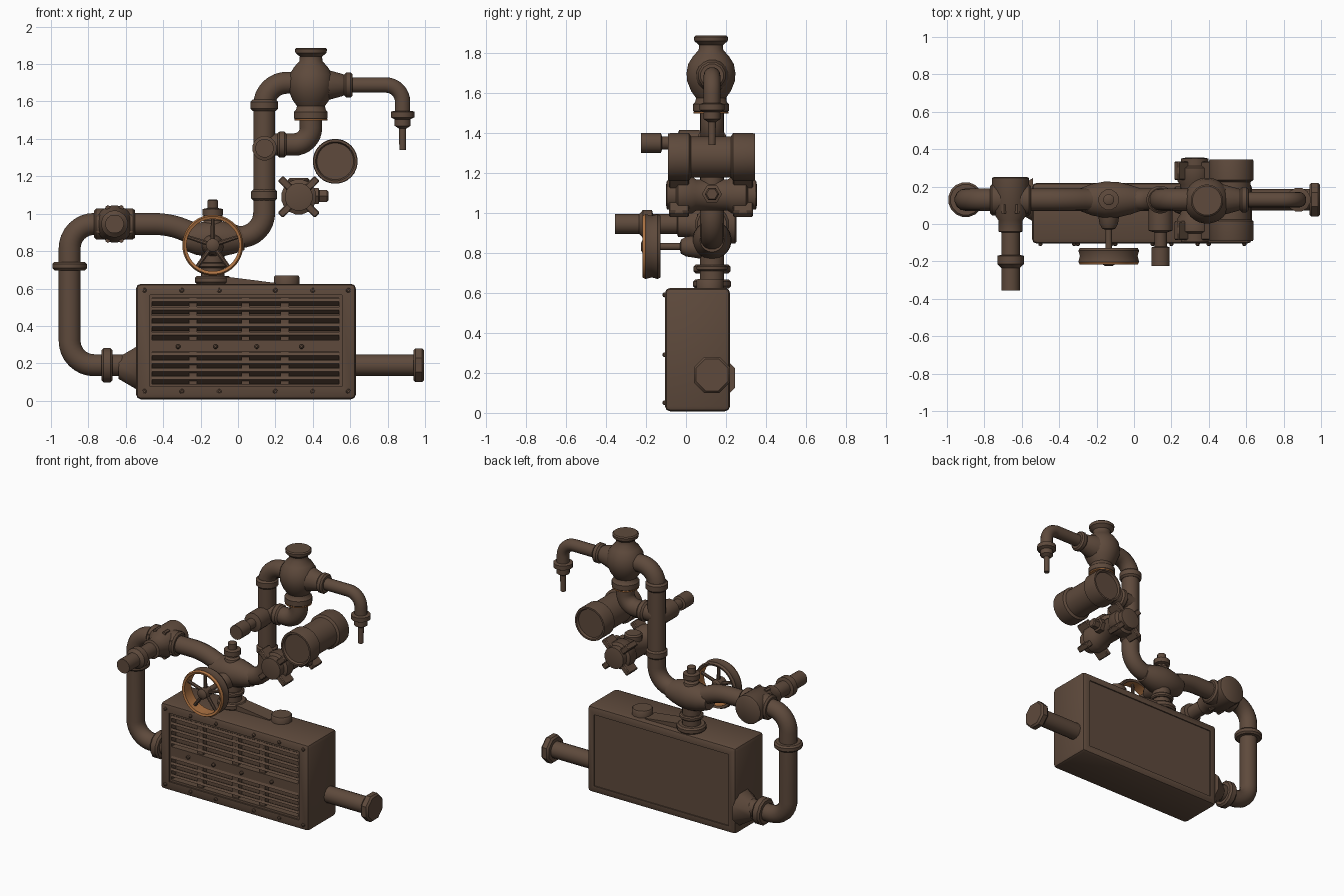
import bpy, bmesh, math
from mathutils import Vector, Matrix

if "Cube" in bpy.data.objects:
    bpy.data.objects.remove(bpy.data.objects["Cube"])

def material(name, col):
    m = bpy.data.materials.new(name)
    m.diffuse_color = (*col, 1)
    m.use_nodes = True
    m.node_tree.nodes["Principled BSDF"].inputs["Base Color"].default_value = m.diffuse_color
    return m

BROWN = material("rusty brown", (0.112, 0.068, 0.045))
COPPER = material("worn copper", (0.42, 0.17, 0.055))
X, Y, Z = Vector((1, 0, 0)), Vector((0, 1, 0)), Vector((0, 0, 1))
YC = 0.13  # depth of the pipe plane

def finish(ob, mat=BROWN, angle=40):
    if not ob.data.materials:
        ob.data.materials.append(mat)
    bpy.ops.object.select_all(action='DESELECT')
    ob.select_set(True)
    bpy.context.view_layer.objects.active = ob
    bpy.ops.object.shade_smooth_by_angle(angle=math.radians(angle))
    return ob

def from_bm(name, bm, mat=BROWN, angle=40):
    bmesh.ops.recalc_face_normals(bm, faces=bm.faces)
    me = bpy.data.meshes.new(name)
    bm.to_mesh(me)
    bm.free()
    ob = bpy.data.objects.new(name, me)
    bpy.context.collection.objects.link(ob)
    return finish(ob, mat, angle)

def lathe(name, prof, loc, axis=Z, seg=24, mat=BROWN, closed=False):
    """Turn (radius, height) points about an axis; closed makes a ring."""
    bm = bmesh.new()
    q = Z.rotation_difference(axis)
    rings = []
    for r, h in prof:
        rings.append([bm.verts.new(q @ Vector((r * math.cos(a), r * math.sin(a), h)) + Vector(loc))
                      for a in [2 * math.pi * (i + .5) / seg for i in range(seg)]])
    pairs = list(zip(rings, rings[1:])) + ([(rings[-1], rings[0])] if closed else [])
    for a, b in pairs:
        for i in range(seg):
            j = (i + 1) % seg
            bm.faces.new((a[i], a[j], b[j], b[i]))
    if not closed:
        bm.faces.new(rings[0])
        bm.faces.new(rings[-1])
    return from_bm(name, bm, mat)

def flange(name, r, w, loc, axis, seg=24):
    c = min(.012, w * .25)
    return lathe(name, [(r - c, -w/2), (r, -w/2 + c), (r, w/2 - c), (r - c, w/2)], loc, axis, seg)

def box(name, lo, hi, bevel=0, rot=None, segs=2):
    lo, hi = Vector(lo), Vector(hi)
    bm = bmesh.new()
    bmesh.ops.create_cube(bm, size=1)
    bmesh.ops.scale(bm, vec=hi - lo, verts=bm.verts)
    if bevel:
        bmesh.ops.bevel(bm, geom=bm.edges[:], offset=bevel, segments=segs, affect='EDGES', profile=.5)
    if rot:
        bmesh.ops.transform(bm, matrix=rot, verts=bm.verts)
    bmesh.ops.translate(bm, vec=(lo + hi) / 2, verts=bm.verts)
    return from_bm(name, bm)

def pipe(name, pts, r, fillet):
    """Round pipe along (x, z) points in the pipe plane with rounded corners."""
    P = [Vector((x, YC, z)) for x, z in pts]
    path = [P[0]]
    for a, b, c in zip(P, P[1:], P[2:]):
        f = min(fillet, (a - b).length * .5, (c - b).length * .5)
        s, e = b + (a - b).normalized() * f, b + (c - b).normalized() * f
        w = (s - b).normalized().angle((e - b).normalized()) / 2
        for i in range(9):
            t, k = i / 8, math.sin(w)
            num = s * (1-t)**2 + b * 2*k*t*(1-t) + e * t*t
            path.append(num / ((1-t)**2 + 2*k*t*(1-t) + t*t))
    path.append(P[-1])
    cu = bpy.data.curves.new(name, 'CURVE')
    cu.dimensions = '3D'
    sp = cu.splines.new('POLY')
    sp.points.add(len(path) - 1)
    for p, v in zip(sp.points, path):
        p.co = (*v, 1)
    cu.bevel_depth, cu.bevel_resolution, cu.use_fill_caps = r, 5, True
    ob = bpy.data.objects.new(name, cu)
    bpy.context.collection.objects.link(ob)
    bpy.ops.object.select_all(action='DESELECT')
    ob.select_set(True)
    bpy.context.view_layer.objects.active = ob
    bpy.ops.object.convert(target='MESH')
    return finish(bpy.context.object)

# Radiator case with recessed front, two grille openings and a sunk back panel
case = box("radiator_case", (-.545, -.105, .008), (.63, .22, .625), .025)
for lo, hi in [((-.47, -.2, .075), (.555, -.095, .565)),
               ((-.46, -.2, .325), (.54, -.045, .55)),
               ((-.46, -.2, .09), (.54, -.045, .26)),
               ((-.49, .212, .06), (.575, .3, .57))]:
    cut = box("cutter", lo, hi)
    cut.hide_render = True
    md = case.modifiers.new("cut", 'BOOLEAN')
    md.operation, md.object, md.solver = 'DIFFERENCE', cut, 'EXACT'
    bpy.context.view_layer.objects.active = case
    bpy.ops.object.modifier_apply(modifier="cut")
    bpy.data.objects.remove(cut)
finish(case)

# Grille slats, dividers and rivets
tilt = Matrix.Rotation(math.radians(-28), 4, 'X')
for z0, z1, n in [(.325, .55, 5), (.09, .26, 4)]:
    for i in range(n):
        z = z0 + (z1 - z0) * (i + .5) / n
        box("grille_slat", (-.46, -.098, z - .009), (.54, -.05, z + .009), rot=tilt)
    for x in (-.24, .04, .25):
        box("grille_divider", (x - .022, -.085, z0), (x + .022, -.04, z1))
for x, z in [(x, z) for z in (.05, .59) for x in (-.5, -.3, -.1, .2, .4, .59)] + \
            [(x, .29) for x in (-.32, -.12, .1, .34)]:
    lathe("rivet", [(.013, 0), (.012, .012), (.006, .017)], (x, -.1, z), -Y, 8)

# Fittings on top of the case
lathe("filler_cap", [(.07, 0), (.07, .04), (.064, .048)], (.26, .12, .622), Z, 12)
bm = bmesh.new()
v = [bm.verts.new(p) for y in (.07, .18) for p in ((-.1, y, .62), (.2, y, .62), (.2, y, .63), (-.1, y, .668))]
for f in ((0, 1, 2, 3), (4, 5, 6, 7), (0, 1, 5, 4), (1, 2, 6, 5), (2, 3, 7, 6), (3, 0, 4, 7)):
    bm.faces.new([v[i] for i in f])
from_bm("top_wedge", bm)

# Main pipe runs
pipe("left_pipe", [(-.53, .19), (-.9, .19), (-.9, .945), (-.36, .945), (-.2, .875), (.14, .875),
                   (.14, 1.7), (.38, 1.7)], .06, .13)
pipe("outlet_pipe", [(.6, .19), (.96, .19)], .058, .1)
pipe("return_pipe", [(.39, 1.55), (.39, 1.37), (.14, 1.37)], .06, .12)
pipe("spout_pipe", [(.4, 1.688), (.88, 1.688), (.88, 1.5)], .042, .09)
pipe("tee_stem", [(-.135, .62), (-.135, .86)], .062, .1)

# Pipe collars
flange("outlet_flange", .098, .058, (.966, YC, .19), X, 8)
flange("left_low_flange", .095, .06, (-.7, YC, .19), X, 12)
flange("left_high_flange", .094, .045, (-.9, YC, .72), Z, 16)
flange("riser_collar", .07, .06, (.14, YC, 1.1), Z)
flange("riser_top_collar", .074, .06, (.14, YC, 1.58), Z)
flange("return_collar", .072, .05, (.235, YC, 1.37), X, 12)
flange("spout_collar", .07, .045, (.59, YC, 1.688), X, 12)
flange("tee_base", .097, .045, (-.135, YC, .645), Z, 16)
flange("tee_stem_collar", .08, .03, (-.135, YC, .725), Z, 12)
lathe("inlet_flare", [(.125, 0), (.062, .1)], (-.54, YC, .175), -X, 8)

# Tee body with top plug
lathe("tee_body", [(.062, -.15), (.085, -.09), (.098, -.02), (.095, .05), (.078, .12), (.06, .17)],
      (-.135, YC, .865), X)
lathe("tee_plug", [(.06, 0), (.05, .05), (.035, .06), (.035, .07), (.056, .075), (.056, .11),
                   (.03, .115), (.03, .155), (.022, .16)], (-.135, YC, .915), Z, 12)

# Hand wheel: rim with copper inner band and front edge, spokes, hub, axle
WX, WZ = -.135, .832
rim = lathe("wheel_rim", [(.14, -.04), (.155, -.045), (.163, -.03), (.155, 0), (.163, .03),
                          (.155, .045), (.14, .04)], (WX, -.172, WZ), Y, 32, closed=True)
rim.data.materials.append(COPPER)
for p in rim.data.polygons:
    out = Vector((p.center.x - WX, 0, p.center.z - WZ)).normalized()
    if p.normal.dot(out) < -.5 or p.normal.y < -.4:
        p.material_index = 1
for i in range(5):
    a = 2 * math.pi * i / 5 + math.pi / 2
    d = Vector((math.cos(a), 0, math.sin(a)))
    lathe("wheel_spoke", [(.013, 0), (.011, .148)], (WX, -.175, WZ), d, 8)
lathe("wheel_axle", [(.02, -.225), (.036, -.215), (.036, -.15), (.018, -.14), (.018, -.03), (.036, -.025),
                     (.05, 0), (.06, .06), (.06, .12)], (WX, 0, WZ), Y, 16)

# Left cross valve
lathe("cross_valve", [(.03, -.355), (.05, -.355), (.05, -.235), (.06, -.225), (.072, -.215), (.072, -.17),
                      (.05, -.165), (.05, -.045), (.066, -.04), (.066, .02), (.1, .07), (.1, .245),
                      (.09, .252)], (-.66, 0, .945), Y, 20)
flange("cross_valve_side", .085, .22, (-.66, YC, .945), X, 16)
for i in range(8):
    a = math.pi * (i + .5) / 4
    lathe("valve_bolt", [(.014, 0), (.014, .05)], (-.66 + .094 * math.cos(a), .055, .945 + .094 * math.sin(a)), Y, 6)

# Riser stub facing forward
lathe("riser_stub", [(.035, -.225), (.05, -.225), (.05, -.125), (.034, -.12), (.034, -.045), (.066, -.035),
                     (.066, .06), (.06, .13)], (.142, 0, 1.35), Y, 16)

# Bulb vessel
lathe("bulb_vessel", [(.08, 1.5), (.09, 1.51), (.09, 1.545), (.08, 1.555), (.075, 1.575), (.1, 1.61),
                      (.12, 1.66), (.123, 1.7), (.115, 1.745), (.09, 1.785), (.062, 1.815), (.06, 1.84),
                      (.084, 1.86), (.086, 1.88), (.078, 1.887)], (.39, YC - .005, 0), Z, 28)
lathe("bulb_arm_boss", [(.085, 0), (.06, .09), (.042, .12)], (.47, YC, 1.688), X, 16)
lathe("bulb_seal", [(.088, 0), (.088, .008)], (.39, YC - .005, 1.498), Z, 24, COPPER)

# Spout nozzle
lathe("spout_nozzle", [(.05, 1.55), (.065, 1.545), (.065, 1.515), (.044, 1.505), (.044, 1.47), (.02, 1.455),
                       (.018, 1.34)], (.88, YC, 0), Z, 12)

# Floating drum with hollowed end caps
lathe("drum", [(.098, -.075), (.105, -.09), (.117, -.09), (.12, -.08), (.12, .015), (.104, .025), (.104, .225),
               (.12, .235), (.12, .335), (.117, .345), (.105, .345), (.098, .33)], (.52, 0, 1.28), Y, 28)

# Small lugged valve
lathe("lug_valve", [(.05, -.1), (.075, -.095), (.075, -.05), (.095, -.04), (.095, .03), (.08, .05), (.08, .21),
                    (.095, .23), (.095, .3), (.075, .31), (.075, .35), (.05, .355)], (.325, 0, 1.09), Y, 16)
for y in (-.035, .285):
    for i in range(4):
        a = math.pi / 4 + i * math.pi / 2
        c = Vector((.325 + .1 * math.cos(a), y, 1.09 + .1 * math.sin(a)))
        box("valve_lug", c - Vector((.04, .05, .02)), c + Vector((.04, .05, .02)), .006,
            Matrix.Rotation(-a, 4, 'Y'), 1)
lathe("lug_valve_port", [(.05, 0), (.05, .105), (.036, .11), (.036, .15), (.028, .158)], (.325, YC, 1.095), X, 6)
lathe("lug_valve_top", [(.06, 0), (.06, .09), (.05, .1)], (.325, YC, 1.09), Z, 12)
